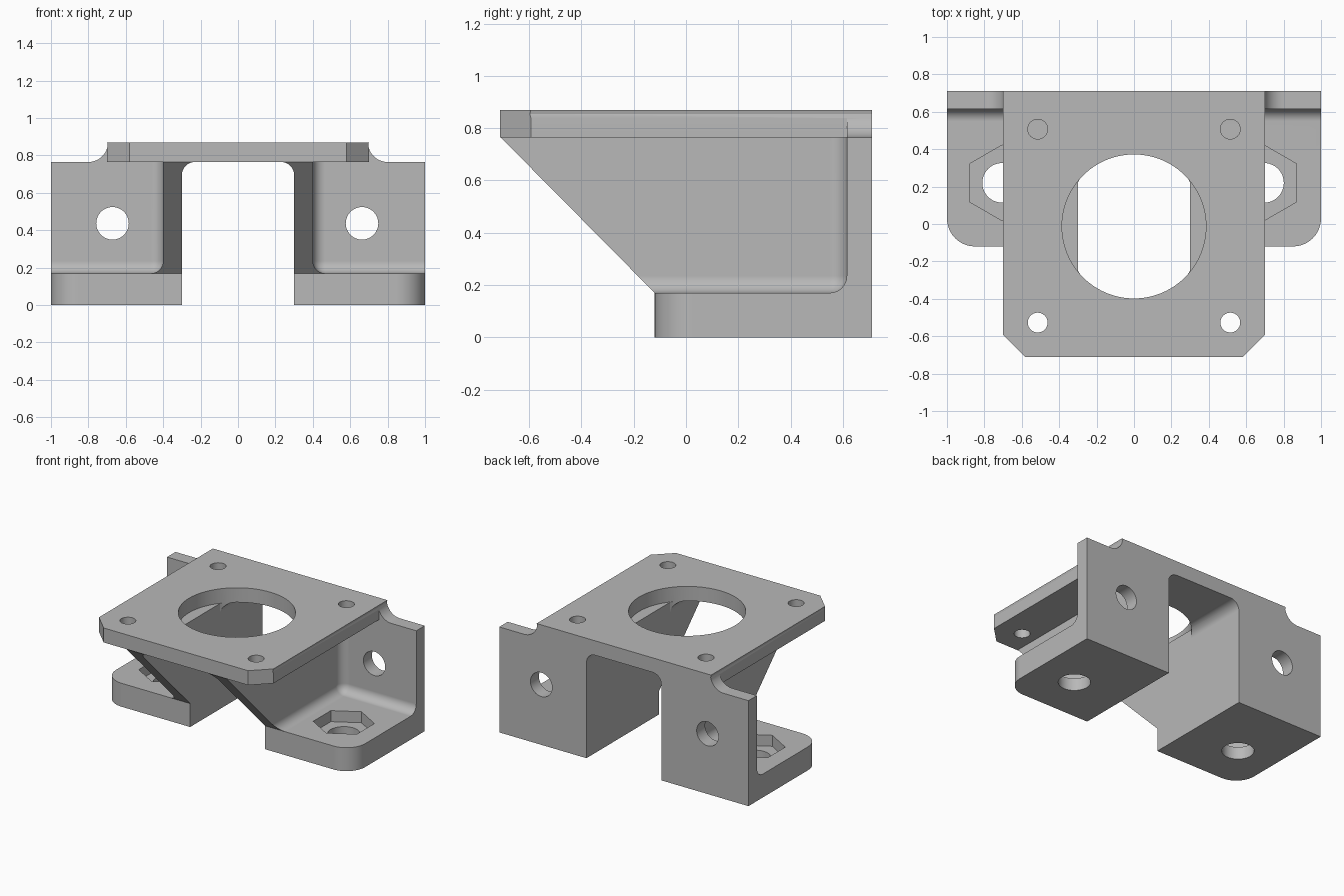
import bpy, bmesh
from math import cos, sin, pi, radians

cube = bpy.data.objects.get("Cube")
if cube:
    bpy.data.objects.remove(cube)

grey = bpy.data.materials.new("plain grey")
grey.use_nodes = True
colour = (0.48, 0.48, 0.48, 1)
grey.diffuse_color = colour
grey.node_tree.nodes["Principled BSDF"].inputs["Base Color"].default_value = colour

PLACE = {"x": lambda u, v, t: (t, u, v),
         "y": lambda u, v, t: (u, t, v),
         "z": lambda u, v, t: (u, v, t)}


def arc(cx, cy, r, start, end, n=10):
    """Points along an arc, angles in degrees."""
    angles = [radians(start + (end - start) * i / n) for i in range(n + 1)]
    return [(cx + r * cos(a), cy + r * sin(a)) for a in angles]


def circle(cx, cy, r, n=48, turn=0):
    return arc(cx, cy, r, turn, turn + 360, n)[:-1]


def mirror(points, side):
    return [(side * u, v) for u, v in points]


def prism(name, points, axis, lo, hi, rounded_corner=None, radius=0):
    """Extrude a 2D outline along an axis; optionally round one corner's edges."""
    bm = bmesh.new()
    rings = [[bm.verts.new(PLACE[axis](u, v, t)) for u, v in points] for t in (lo, hi)]
    bm.faces.new(rings[0])
    bm.faces.new(rings[1])
    for i in range(len(points)):
        j = (i + 1) % len(points)
        bm.faces.new((rings[0][i], rings[0][j], rings[1][j], rings[1][i]))
    bmesh.ops.recalc_face_normals(bm, faces=bm.faces)
    if rounded_corner:
        corner = min(bm.verts, key=lambda v: sum(abs(a - b) for a, b in zip(v.co, rounded_corner)))
        bmesh.ops.bevel(bm, geom=list(corner.link_edges), offset=radius,
                        segments=8, profile=0.5, affect="EDGES")
        bmesh.ops.recalc_face_normals(bm, faces=bm.faces)
    mesh = bpy.data.meshes.new(name)
    bm.to_mesh(mesh)
    bm.free()
    mesh.materials.append(grey)
    obj = bpy.data.objects.new(name, mesh)
    bpy.context.collection.objects.link(obj)
    return obj


def rect(u0, v0, u1, v1):
    return [(u0, v0), (u1, v0), (u1, v1), (u0, v1)]


# Key dimensions
TOP, UNDER, FOOT = 0.87, 0.765, 0.17
HALF_DEPTH, WALL_FRONT = 0.712, 0.615
INNER, WEB, PLATE = 0.30, 0.40, 0.70

# Solid body: front outline with central opening and curved shoulders
right_half = ([(INNER, 0), (1, 0), (1, UNDER)]
              + arc(PLATE + 0.1, TOP, TOP - UNDER, 270, 180))
right_half[-1] = (PLATE, TOP)
opening = arc(INNER - 0.07, UNDER - 0.07, 0.07, 90, 0)
left_half = mirror(right_half, -1)[::-1]
bracket = prism("bracket", right_half + left_half + mirror(opening, -1)[::-1] + opening,
                "y", -HALF_DEPTH, HALF_DEPTH)

cutters = []


def cut(*args, **kw):
    cutters.append(prism(*args, **kw))


# Sloped front of the webs and front of the feet
cut("slope_cutter", [(-0.9, -0.1), (-0.12, -0.1), (-0.12, FOOT), (-0.709, UNDER), (-0.9, UNDER)],
    "x", -1.2, 1.2)

# Large round opening in the plate, extended down between the webs
big_hole = circle(0, -0.013, 0.385, 96)
cut("plate_hole_cutter", big_hole, "z", UNDER, 1)
cut("web_gap_cutter", [(max(-INNER, min(INNER, x)), y) for x, y in big_hole], "z", 0.6, 0.95)

for s in (-1, 1):
    # Filleted side pocket above each foot
    cut("pocket_cutter", rect(s * WEB, -0.9, s * 1.2, WALL_FRONT), "z", FOOT, UNDER,
        rounded_corner=(s * WEB, WALL_FRONT, FOOT), radius=0.065)
    # Clearance beside the plate
    cut("shoulder_cutter", rect(s * PLATE, -0.9, s * 1.2, WALL_FRONT), "z", 0.7, 1)
    # Clipped plate corners
    cut("corner_cutter", mirror([(0.48, -0.81), (0.8, -0.81), (0.8, -0.495)], s), "z", 0.7, 1)
    # Rounded outer corner of each foot
    cut("foot_corner_cutter",
        mirror(arc(0.85, 0.03, 0.15, -90, 0) + [(1.1, 0.03), (1.1, -0.2), (0.85, -0.2)], s),
        "z", -0.1, 0.3)
    # Bolt holes in the plate
    for y in (-0.527, 0.507):
        cut("plate_bolt_cutter", circle(s * 0.515, y, 0.053, 32), "z", 0.7, 1)
    # Bolt hole in the back wall
    cut("wall_bolt_cutter", circle(s * 0.667 - 0.004, 0.437, 0.087), "y", 0.5, 0.9)
    # Bolt hole and hexagonal nut recess in the foot
    x = s * 0.70 - 0.005
    cut("foot_bolt_cutter", circle(x, 0.22, 0.106), "z", -0.1, 0.3)
    cut("nut_recess_cutter", circle(x, 0.22, 0.202, 6, turn=30), "z", FOOT - 0.08, 0.3)

# Apply every cut, then drop the cutters
bpy.ops.object.select_all(action="DESELECT")
bpy.context.view_layer.objects.active = bracket
bracket.select_set(True)
for cutter in cutters:
    mod = bracket.modifiers.new("cut", "BOOLEAN")
    mod.operation = "DIFFERENCE"
    mod.solver = "EXACT"
    mod.object = cutter
    bpy.ops.object.modifier_apply(modifier=mod.name)
    bpy.data.objects.remove(cutter)

# Smooth fillets and holes, crisp edges elsewhere
bpy.ops.object.shade_smooth_by_angle(angle=radians(25))
weighted = bracket.modifiers.new("even shading", "WEIGHTED_NORMAL")
weighted.keep_sharp = True
